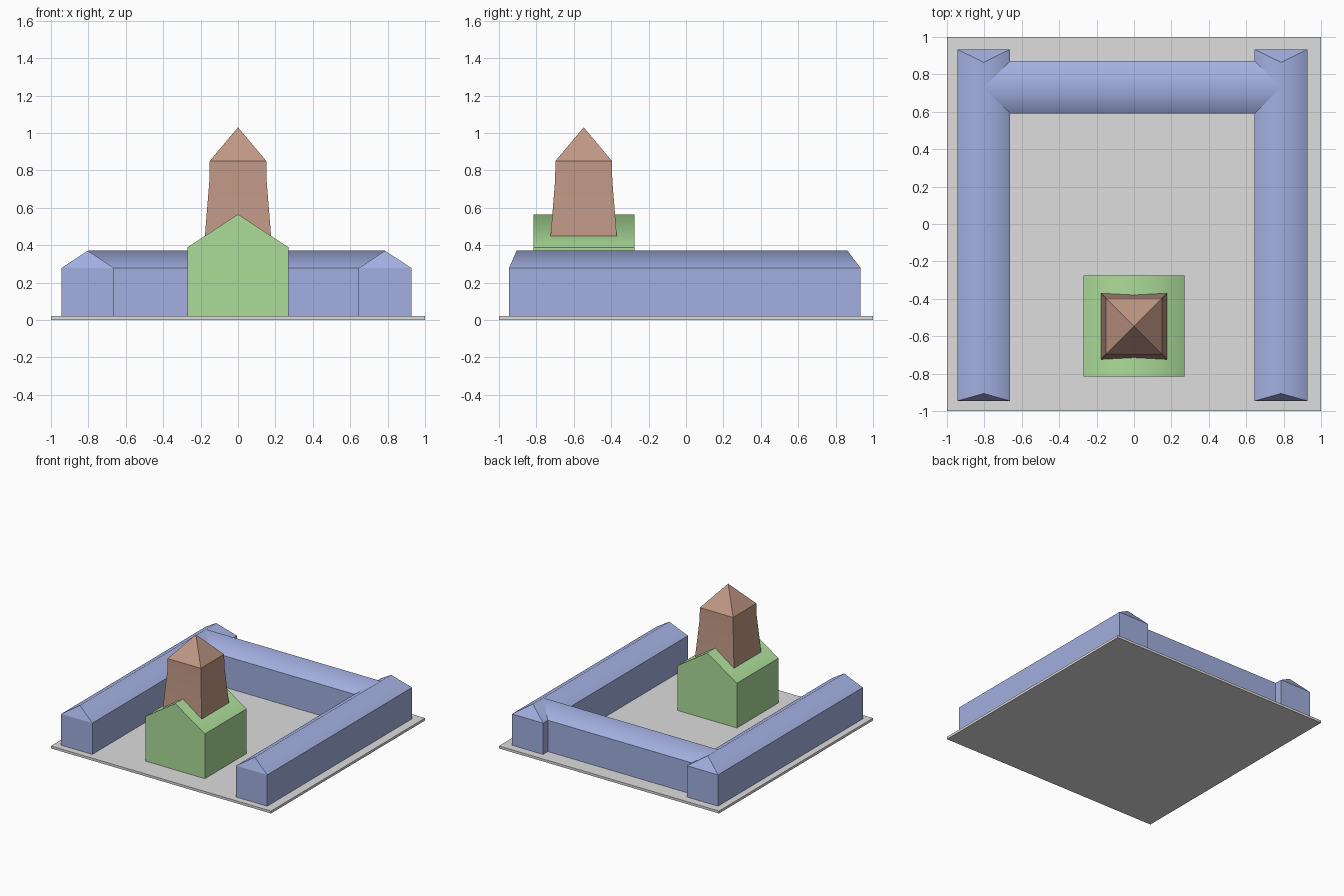
import bpy, bmesh

if "Cube" in bpy.data.objects:
    bpy.data.objects.remove(bpy.data.objects["Cube"])


def material(name, rgb):
    m = bpy.data.materials.new(name)
    lin = [((c / 255 + 0.055) / 1.055) ** 2.4 for c in rgb]
    m.diffuse_color = (*lin, 1.0)
    m.use_nodes = True
    m.node_tree.nodes["Principled BSDF"].inputs["Base Color"].default_value = m.diffuse_color
    return m


GREY = material("paving_grey", (221, 221, 221))
BLUE = material("wing_blue", (163, 175, 224))
GREEN = material("hall_green", (172, 220, 153))
BROWN = material("tower_brown", (192, 152, 134))


def finish(bm, name, mat):
    bmesh.ops.recalc_face_normals(bm, faces=bm.faces)
    mesh = bpy.data.meshes.new(name)
    bm.to_mesh(mesh)
    bm.free()
    mesh.materials.append(mat)
    ob = bpy.data.objects.new(name, mesh)
    bpy.context.collection.objects.link(ob)
    return ob


def house(name, mat, across, along, z, hips=(0, 0), turned=False):
    """Pitched-roof block: z = (floor, eave, ridge); hips pull in the ridge ends."""
    bm = bmesh.new()
    a0, a1 = across
    mid = (a0 + a1) / 2
    ends, ridge = [], []
    for v, inset in ((along[0], hips[0]), (along[1], -hips[1])):
        pts = [(a0, v, z[0]), (a0, v, z[1]), (mid, v + inset, z[2]),
               (a1, v, z[1]), (a1, v, z[0])]
        ring = [bm.verts.new((p[1], p[0], p[2]) if turned else p) for p in pts]
        ends.append(ring)
        ridge.append(ring[2])
        if inset:
            bm.faces.new((ring[0], ring[1], ring[3], ring[4]))
            bm.faces.new(ring[1:4])
        else:
            bm.faces.new(ring)
    for i in range(5):
        j = (i + 1) % 5
        bm.faces.new((ends[0][i], ends[0][j], ends[1][j], ends[1][i]))
    # soft ridge, crisp eaves and corners
    for f in bm.faces:
        f.smooth = True
    for e in bm.edges:
        e.smooth = all(v in ridge for v in e.verts)
    return finish(bm, name, mat)


def square_loft(name, mat, cx, cy, levels, apex=None):
    """Stack of square rings (half width, z), optionally closed to a point."""
    bm = bmesh.new()
    rings = [[bm.verts.new((cx + sx * h, cy + sy * h, z))
              for sx, sy in ((-1, -1), (1, -1), (1, 1), (-1, 1))] for h, z in levels]
    bm.faces.new(rings[0])
    for lo, hi in zip(rings, rings[1:]):
        for i in range(4):
            j = (i + 1) % 4
            bm.faces.new((lo[i], lo[j], hi[j], hi[i]))
    if apex is None:
        bm.faces.new(rings[-1])
    else:
        tip = bm.verts.new((cx, cy, apex))
        for i in range(4):
            bm.faces.new((rings[-1][i], rings[-1][(i + 1) % 4], tip))
    return finish(bm, name, mat)


# Paved ground slab
square_loft("base_slab", GREY, 0, 0, [(1, 0), (1, 0.02)])

# Two long side wings with hipped ends, and the back wing reaching their ridges
WING_Z = (0.02, 0.277, 0.37)
for side, x0 in (("left", -0.945), ("right", 0.645)):
    house(side + "_wing", BLUE, (x0, x0 + 0.283), (-0.946, 0.934), WING_Z, (0.04, 0.07))
house("back_wing", BLUE, (0.59, 0.872), (-0.80, 0.785), WING_Z, turned=True)

# Gabled hall
house("hall", GREEN, (-0.27, 0.27), (-0.815, -0.275), (0.02, 0.388, 0.565))

# Tapered tower with pyramid roof rising from the hall
tower = square_loft("tower", BROWN, 0, -0.547,
                    [(0.177, 0.448), (0.153, 0.745), (0.151, 0.85)], 1.03)
bpy.context.view_layer.objects.active = tower
tower.select_set(True)
bpy.ops.object.shade_smooth_by_angle(angle=0.5)
